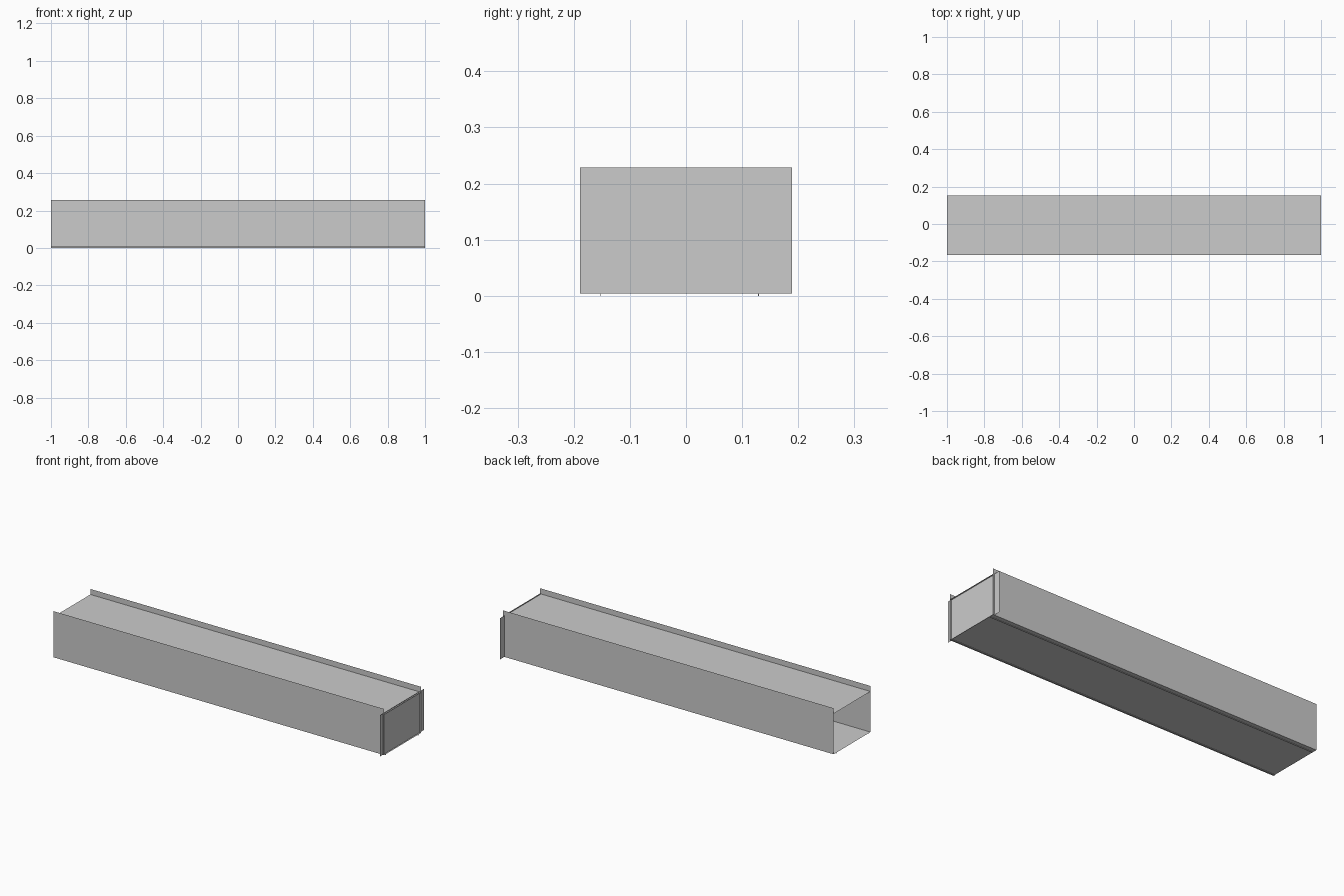
import bpy, bmesh
from mathutils import Vector

if "Cube" in bpy.data.objects:
    bpy.data.objects.remove(bpy.data.objects["Cube"])


def sheet(name, corner, u, v):
    """Flat zero-thickness panel spanned by two edge vectors."""
    c, u, v = Vector(corner), Vector(u), Vector(v)
    bm = bmesh.new()
    bm.faces.new([bm.verts.new(p) for p in (c, c + u, c + u + v, c + v)])
    me = bpy.data.meshes.new(name)
    bm.to_mesh(me)
    bm.free()
    ob = bpy.data.objects.new(name, me)
    bpy.context.collection.objects.link(ob)
    return ob


def box(name, centre, size):
    bpy.ops.mesh.primitive_cube_add(size=1, location=centre)
    ob = bpy.context.object
    ob.name = name
    ob.scale = size
    return ob


Y0, Y1 = -0.165, 0.153           # wall positions
BASE, LID, RIM = 0.004, 0.226, 0.256
W = Y1 - Y0

# Long side walls, rising above the top panel
sheet("front_wall", (-1, Y0, BASE), (2, 0, 0), (0, 0, RIM - BASE))
sheet("back_wall", (1, Y1, BASE), (-2, 0, 0), (0, 0, RIM - BASE))

# Top and bottom panels
sheet("top_panel", (-1, Y0, LID), (2, 0, 0), (0, W, 0))
sheet("bottom_panel", (-1, Y1, BASE), (2, 0, 0), (0, -W, 0))

# End plate closing the right end, wider than the channel (left end is open)
sheet("end_plate", (0.992, -0.189, BASE), (0, 0.378, 0), (0, 0, 0.229 - BASE))

# Thin runners under the bottom panel
for name, y in (("front_runner", -0.152), ("back_runner", 0.129)):
    box(name, (0, y, BASE / 2), (2, 0.0015, BASE))
